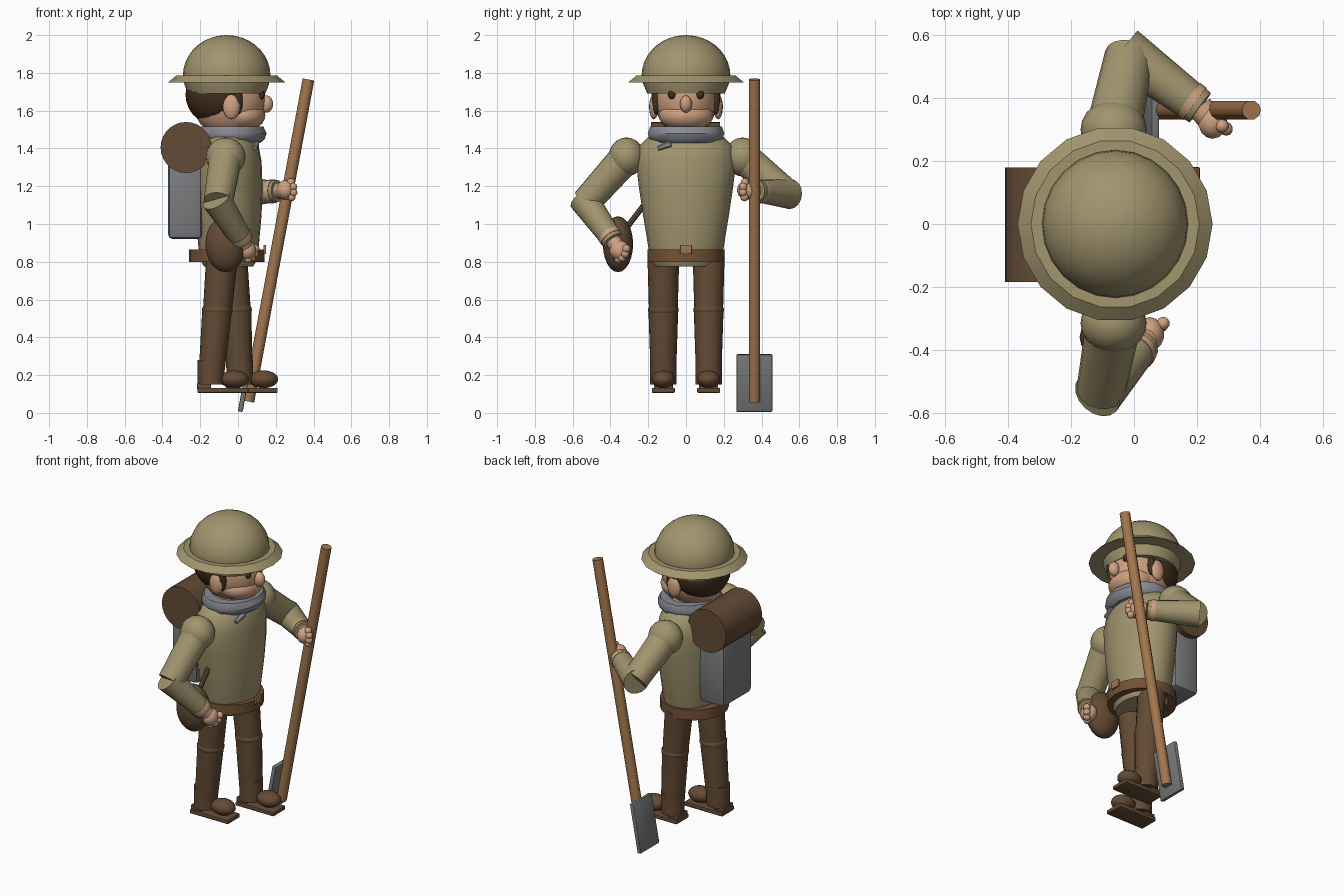
import bpy, bmesh, math
from mathutils import Vector, Matrix

if "Cube" in bpy.data.objects:
    bpy.data.objects.remove(bpy.data.objects["Cube"])


def material(name, r, g, b):
    m = bpy.data.materials.new(name)
    m.use_nodes = True
    m.diffuse_color = (r, g, b, 1)
    m.node_tree.nodes["Principled BSDF"].inputs["Base Color"].default_value = (r, g, b, 1)
    return m


KHAKI = material("khaki cloth", 0.36, 0.30, 0.155)
BROWN = material("brown cloth", 0.125, 0.07, 0.035)
LEATHER = material("belt leather", 0.17, 0.085, 0.038)
HAIR = material("dark hair", 0.055, 0.028, 0.014)
SKIN = material("skin", 0.62, 0.36, 0.22)
WOOD = material("wood", 0.36, 0.18, 0.075)
SCARF = material("scarf grey", 0.25, 0.26, 0.29)
PACK = material("pack grey", 0.20, 0.205, 0.215)
STEEL = material("shovel steel", 0.19, 0.20, 0.20)


def finish(bm, name, mat, angle=40):
    bmesh.ops.recalc_face_normals(bm, faces=bm.faces)
    me = bpy.data.meshes.new(name)
    bm.to_mesh(me)
    bm.free()
    me.materials.append(mat)
    ob = bpy.data.objects.new(name, me)
    bpy.context.collection.objects.link(ob)
    bpy.ops.object.select_all(action='DESELECT')
    ob.select_set(True)
    bpy.context.view_layer.objects.active = ob
    bpy.ops.object.shade_smooth_by_angle(angle=math.radians(angle))
    return ob


def ball(name, mat, c, r, seg=20):
    bm = bmesh.new()
    size = Matrix.LocRotScale(Vector(c), None, Vector(r))
    bmesh.ops.create_uvsphere(bm, u_segments=seg, v_segments=seg // 2 + 2, radius=1, matrix=size)
    return finish(bm, name, mat)


def rod(name, mat, a, b, r1, r2, seg=16):
    a, b = Vector(a), Vector(b)
    turn = (b - a).to_track_quat('Z', 'Y')
    bm = bmesh.new()
    bmesh.ops.create_cone(bm, cap_ends=True, segments=seg, radius1=r1, radius2=r2,
                          depth=(b - a).length, matrix=Matrix.LocRotScale((a + b) / 2, turn, None))
    return finish(bm, name, mat)


def box(name, mat, c, size, bevel=0.01, tilt=0):
    bm = bmesh.new()
    bmesh.ops.create_cube(bm, size=1, matrix=Matrix.Diagonal((*size, 1)))
    bmesh.ops.bevel(bm, geom=bm.edges[:], offset=bevel, segments=2, affect='EDGES', profile=0.5)
    bm.transform(Matrix.Translation(c) @ Matrix.Rotation(tilt, 4, 'Y'))
    return finish(bm, name, mat)


def loft(name, mat, x, rings, seg=20, closed=False, angle=40):
    """Stack of ellipses (height, x radius, y radius); closed joins last to first."""
    bm = bmesh.new()
    loops = [[bm.verts.new((x + rx * math.cos(t), ry * math.sin(t), z))
              for t in (i * math.tau / seg for i in range(seg))] for z, rx, ry in rings]
    pairs = list(zip(loops, loops[1:]))
    if closed:
        pairs.append((loops[-1], loops[0]))
    else:
        bm.faces.new(loops[0])
        bm.faces.new(loops[-1])
    for p, q in pairs:
        for i in range(seg):
            j = (i + 1) % seg
            bm.faces.new((p[i], p[j], q[j], q[i]))
    return finish(bm, name, mat, angle)


# Helmet: domed crown and a flared brim
dome = [(1.69, 0.205, 0.205), (1.74, 0.224, 0.226)]
for i in range(10):
    t = i / 9 * math.radians(88)
    dome.append((1.785 + 0.215 * math.sin(t), 0.232 * math.cos(t), 0.235 * math.cos(t)))
loft("helmet_crown", KHAKI, -0.06, dome, 24)
loft("helmet_brim", KHAKI, -0.06, [(1.75, 0.31, 0.31), (1.785, 0.268, 0.268),
     (1.785, 0.22, 0.22), (1.75, 0.22, 0.22)], 18, closed=True, angle=25)

# Head, hair and face
ball("head", SKIN, (-0.05, 0, 1.66), (0.195, 0.165, 0.2), 24)
ball("jaw", SKIN, (0.02, 0, 1.575), (0.125, 0.145, 0.085))
ball("hair", HAIR, (-0.10, 0, 1.685), (0.178, 0.182, 0.168), 24)
ball("nose", SKIN, (0.15, 0, 1.635), (0.037, 0.032, 0.046), 14)
for side, s in (("right", -1), ("left", 1)):
    ball(side + "_ear", SKIN, (-0.035, s * 0.17, 1.62), (0.046, 0.025, 0.066), 14)
    ball(side + "_sideburn", HAIR, (0.0, s * 0.158, 1.65), (0.025, 0.022, 0.07), 12)
    ball(side + "_eye", HAIR, (0.125, s * 0.075, 1.685), (0.016, 0.02, 0.024), 12)

# Scarf with a small knotted tail
loft("scarf", SCARF, -0.03, [(1.43, 0.15, 0.17), (1.45, 0.172, 0.198), (1.48, 0.182, 0.208),
     (1.515, 0.165, 0.195), (1.515, 0.12, 0.14), (1.43, 0.1, 0.12)], 14, closed=True)
rod("scarf_tail", SCARF, (0.09, -0.15, 1.40), (0.095, -0.08, 1.425), 0.012, 0.02, 6)

# Tunic, belt and buckle
loft("tunic", KHAKI, -0.05, [(0.775, 0.13, 0.165), (0.80, 0.145, 0.18), (0.88, 0.16, 0.2),
     (1.05, 0.175, 0.228), (1.2, 0.18, 0.25), (1.33, 0.175, 0.265),
     (1.41, 0.16, 0.25), (1.46, 0.13, 0.2), (1.5, 0.08, 0.12)], 24)
loft("belt", LEATHER, -0.06, [(0.80, 0.2, 0.203), (0.865, 0.2, 0.203)], 20)
box("buckle", WOOD, (0.142, 0, 0.865), (0.014, 0.062, 0.05), 0.004)

# Legs and boots, the left one stepping forward
for side, s, top, foot in (("right", -1, -0.085, -0.145), ("left", 1, -0.035, 0.01)):
    y = s * 0.12
    knee = (top + foot) / 2 + 0.005
    rod(side + "_thigh", BROWN, (top, y, 0.82), (knee, y, 0.53), 0.084, 0.076)
    rod(side + "_shin", BROWN, (knee, y, 0.55), (foot, y, 0.16), 0.079, 0.066)
    ball(side + "_knee", BROWN, (knee, y, 0.545), (0.082, 0.082, 0.045), 16)
    rod(side + "_boot", BROWN, (foot, y, 0.15), (foot, y, 0.28), 0.07, 0.07)
    ball(side + "_toe", BROWN, (foot + 0.125, y, 0.178), (0.078, 0.062, 0.047), 16)
    box(side + "_sole", BROWN, (foot + 0.065, y, 0.119), (0.27, 0.122, 0.026), 0.005)
    box(side + "_heel", BROWN, (foot - 0.035, y, 0.14), (0.075, 0.1, 0.034), 0.005)


# Arms: shoulder, sleeve, cuff, hand and fingers
def arm(side, shoulder, elbow, wrist, hand):
    shoulder, elbow, wrist, hand = map(Vector, (shoulder, elbow, wrist, hand))
    fore = (wrist - elbow).normalized()
    ball(side + "_shoulder", KHAKI, shoulder, (0.105, 0.095, 0.103))
    rod(side + "_upper_sleeve", KHAKI, shoulder, elbow, 0.088, 0.078)
    rod(side + "_lower_sleeve", KHAKI, elbow - fore * 0.025, wrist, 0.08, 0.058)
    rod(side + "_cuff", SKIN, wrist - fore * 0.045, wrist - fore * 0.02, 0.064, 0.063)
    rod(side + "_wrist", SKIN, wrist, hand, 0.042, 0.04, 12)
    ball(side + "_palm", SKIN, hand, (0.047, 0.055, 0.052), 14)
    across = fore.cross(Vector((0, 0, 1))).normalized()
    up = across.cross(fore)
    for i in range(4):
        a = (i - 1.5) * 0.6
        tip = hand + fore * 0.04 * math.cos(a) + up * 0.05 * math.sin(a) + Vector((0.012, 0, 0))
        ball(f"{side}_finger_{i + 1}", SKIN, tip, (0.022, 0.022, 0.022), 10)


arm("right", (-0.065, -0.315, 1.355), (-0.105, -0.53, 1.115), (0.025, -0.385, 0.91), (0.05, -0.35, 0.86))
arm("left", (-0.065, 0.3, 1.355), (-0.015, 0.535, 1.16), (0.21, 0.37, 1.175), (0.25, 0.325, 1.18))

# Backpack and bedroll
box("backpack", PACK, (-0.28, 0, 1.16), (0.18, 0.29, 0.48), 0.025)
rod("bedroll", BROWN, (-0.275, -0.185, 1.405), (-0.275, 0.18, 1.405), 0.135, 0.135, 28)

# Canteen and its strap
ball("canteen", BROWN, (-0.065, -0.36, 0.893), (0.108, 0.08, 0.148))
rod("canteen_strap", BROWN, (-0.06, -0.33, 0.96), (-0.05, -0.2, 1.13), 0.015, 0.015, 8)

# Shovel
rod("shovel_handle", WOOD, (0.055, 0.362, 0.06), (0.373, 0.362, 1.765), 0.031, 0.031, 10)
box("shovel_blade", STEEL, (0.04, 0.362, 0.158), (0.026, 0.19, 0.308), 0.006, math.radians(10.5))
